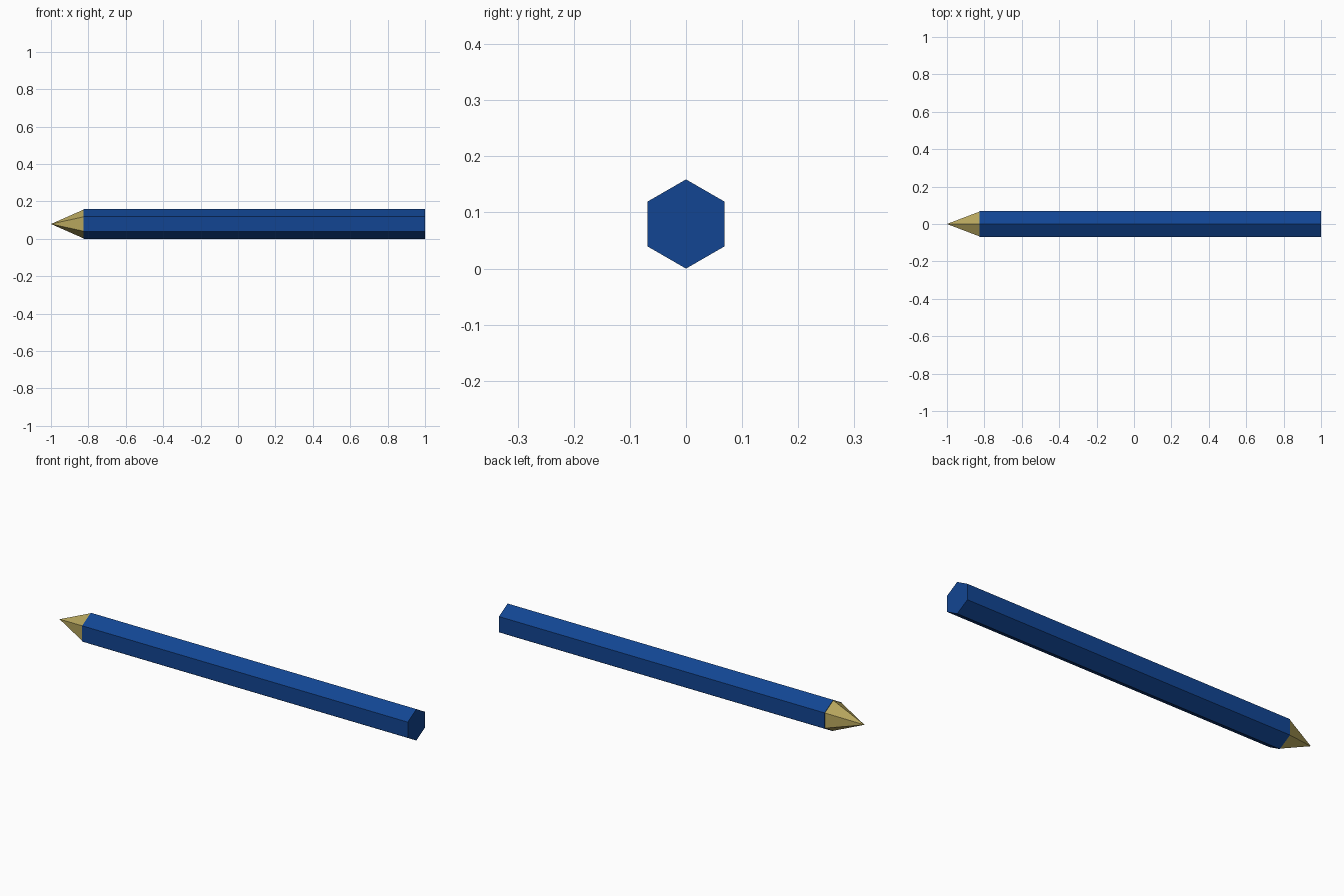
import bpy
from math import pi

if "Cube" in bpy.data.objects:
    bpy.data.objects.remove(bpy.data.objects["Cube"])

R = 0.0795          # hexagon corner radius, corners pointing up and down
SHOULDER = -0.825   # where the barrel meets the sharpened tip


def hex_part(name, x0, x1, r0, r1, color):
    """Six-sided prism or pyramid along x; r0 at x0, r1 at x1."""
    bpy.ops.mesh.primitive_cone_add(vertices=6, radius1=r0, radius2=r1,
                                    depth=abs(x1 - x0))
    ob = bpy.context.object
    ob.name = name
    # Lay the axis along x, keeping two corners on the vertical
    ob.rotation_euler = (0, pi / 2 if x1 > x0 else -pi / 2, 0)
    bpy.ops.object.transform_apply(location=False, rotation=True, scale=False)
    top = max(v.co.z for v in ob.data.vertices)
    if top < max(r0, r1) * 0.95:
        ob.rotation_euler = (pi / 6, 0, 0)
        bpy.ops.object.transform_apply(location=False, rotation=True, scale=False)
    ob.location = ((x0 + x1) / 2, 0, R)
    mat = bpy.data.materials.new(name + "_paint")
    mat.diffuse_color = color
    mat.use_nodes = True
    mat.node_tree.nodes["Principled BSDF"].inputs["Base Color"].default_value = mat.diffuse_color
    ob.data.materials.append(mat)
    return ob


# Painted barrel
hex_part("barrel", SHOULDER, 1.0, R, R, (0.006, 0.06, 0.29, 1))
# Sharpened wooden point
hex_part("wood_tip", SHOULDER, -1.0, R * 0.97, 0, (0.47, 0.38, 0.11, 1))
